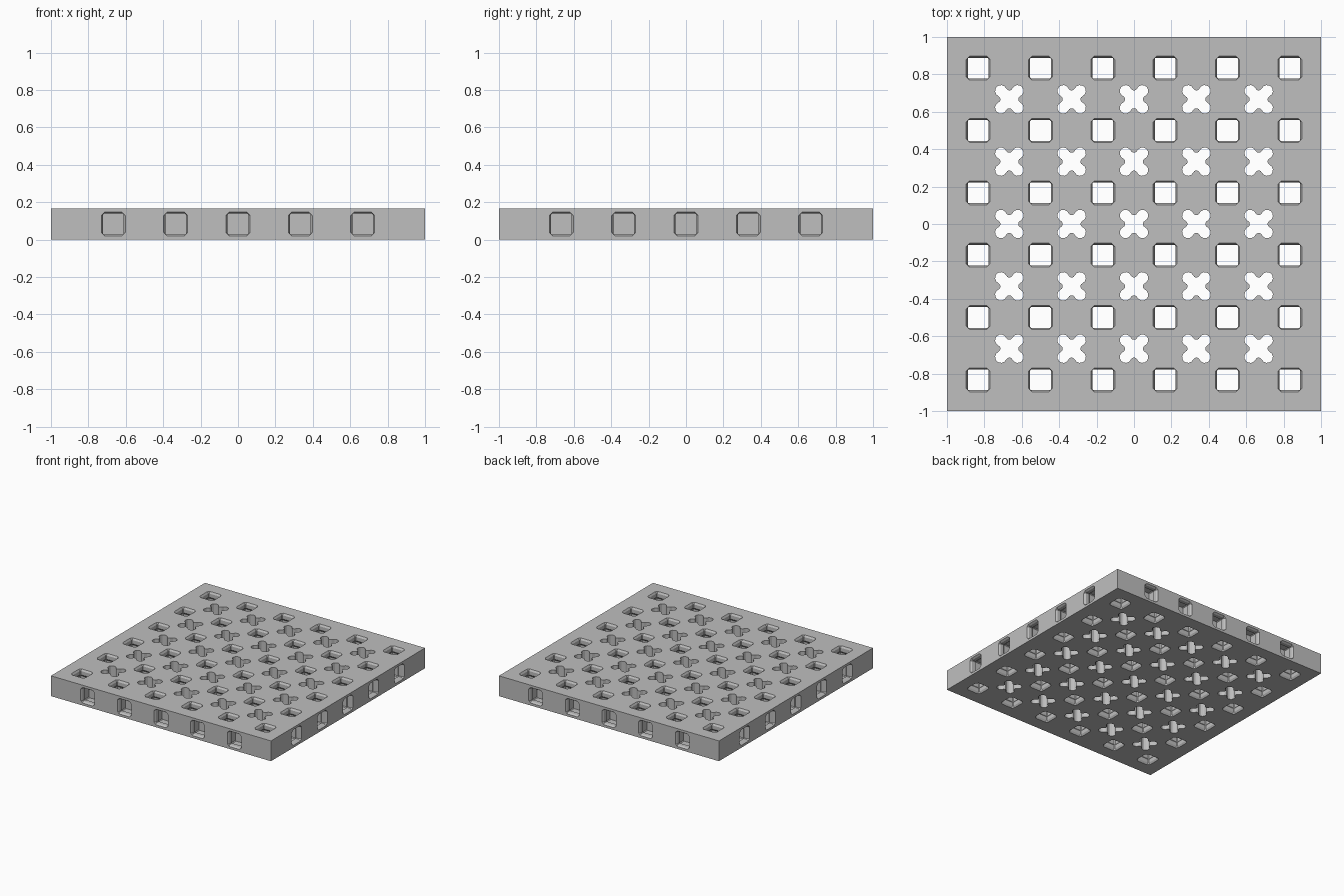
import bpy, bmesh
from math import radians, cos, sin, atan2, degrees, hypot
from mathutils import Matrix, Vector

if "Cube" in bpy.data.objects:
    bpy.data.objects.remove(bpy.data.objects["Cube"])

UNIT = 1 / 3
THICK = UNIT / 2

gray = bpy.data.materials.new("matte_gray")
gray.use_nodes = True
gray.diffuse_color = (0.52, 0.52, 0.52, 1)
gray.node_tree.nodes["Principled BSDF"].inputs["Base Color"].default_value = gray.diffuse_color


def make_object(name, bm):
    bmesh.ops.recalc_face_normals(bm, faces=bm.faces)
    mesh = bpy.data.meshes.new(name)
    bm.to_mesh(mesh)
    bm.free()
    mesh.materials.append(gray)
    obj = bpy.data.objects.new(name, mesh)
    bpy.context.collection.objects.link(obj)
    return obj


def loft(bm, rings, matrix):
    """Skin a stack of (outline, height) rings and cap both ends."""
    loops = [[bm.verts.new(matrix @ Vector((x, y, z))) for x, y in outline]
             for outline, z in rings]
    for low, high in zip(loops, loops[1:]):
        for i in range(len(low)):
            j = (i + 1) % len(low)
            bm.faces.new((low[i], low[j], high[j], high[i]))
    bm.faces.new(loops[0][::-1])
    bm.faces.new(loops[-1])


def square(half, corner):
    """Square outline with cut corners."""
    points = []
    for quarter in range(4):
        turn = Matrix.Rotation(radians(90 * quarter), 2)
        for p in ((half, half - corner), (half - corner, half)):
            points.append(tuple(turn @ Vector(p)))
    return points


def clover(lobe=0.045, lobe_r=0.031, notch=0.066):
    """Four round lobes joined by tangent rounded notches."""
    notch_r = hypot(lobe, notch - lobe) - lobe_r
    lean = degrees(atan2(notch - lobe, lobe))
    points = []

    def arc(center, radius, start, end, steps, turn):
        for i in range(steps):
            a = radians(start + (end - start) * i / steps)
            p = Vector((center[0] + radius * cos(a), center[1] + radius * sin(a)))
            points.append(tuple(turn @ p))

    for quarter in range(4):
        turn = Matrix.Rotation(radians(90 * quarter), 2)
        arc((lobe, lobe), lobe_r, lean - 90, 180 - lean, 8, turn)
        arc((0, notch), notch_r, -lean, lean - 180, 5, turn)
    return points


# Socket: bevelled mouth, straight neck and a shallow inner groove
mouth, neck, groove = square(0.064, 0.018), square(0.055, 0.004), square(0.066, 0.006)
entry = [(square(0.07, 0.024), -0.01), (mouth, 0), (neck, 0.014), (neck, 0.045),
         (groove, 0.058)]
through = entry + [(outline, THICK - z) for outline, z in reversed(entry)]
blind = entry + [(groove, 0.11)]

cutter_bm = bmesh.new()

# Square through holes at the centre of each unit
for i in range(6):
    for j in range(6):
        spot = Vector(((i - 2.5) * UNIT, (j - 2.5) * UNIT, 0))
        loft(cutter_bm, through, Matrix.Translation(spot))

# Clover through holes where units meet
for i in range(-2, 3):
    for j in range(-2, 3):
        spot = Vector((i * UNIT, j * UNIT, 0))
        loft(cutter_bm, [(clover(), -0.02), (clover(), THICK + 0.02)],
             Matrix.Translation(spot))

# Blind sockets along all four edges
for side in range(4):
    turn = Matrix.Rotation(radians(90 * side), 4, 'Z')
    for i in range(-2, 3):
        place = Matrix.Translation((i * UNIT, -1, THICK / 2))
        loft(cutter_bm, blind, turn @ place @ Matrix.Rotation(radians(-90), 4, 'X'))

cutter = make_object("hole_cutter", cutter_bm)
cutter.hide_render = True
cutter.hide_viewport = True

# Plate
plate_bm = bmesh.new()
bmesh.ops.create_cube(plate_bm, size=1, matrix=Matrix.Translation((0, 0, THICK / 2))
                      @ Matrix.Diagonal((2, 2, THICK, 1)))
plate = make_object("perforated_plate", plate_bm)
cut = plate.modifiers.new("holes", 'BOOLEAN')
cut.operation = 'DIFFERENCE'
cut.solver = 'EXACT'
cut.object = cutter

# Bake the cut and remove the helper
bpy.context.view_layer.objects.active = plate
plate.select_set(True)
bpy.ops.object.modifier_apply(modifier=cut.name)
bpy.data.objects.remove(cutter)
